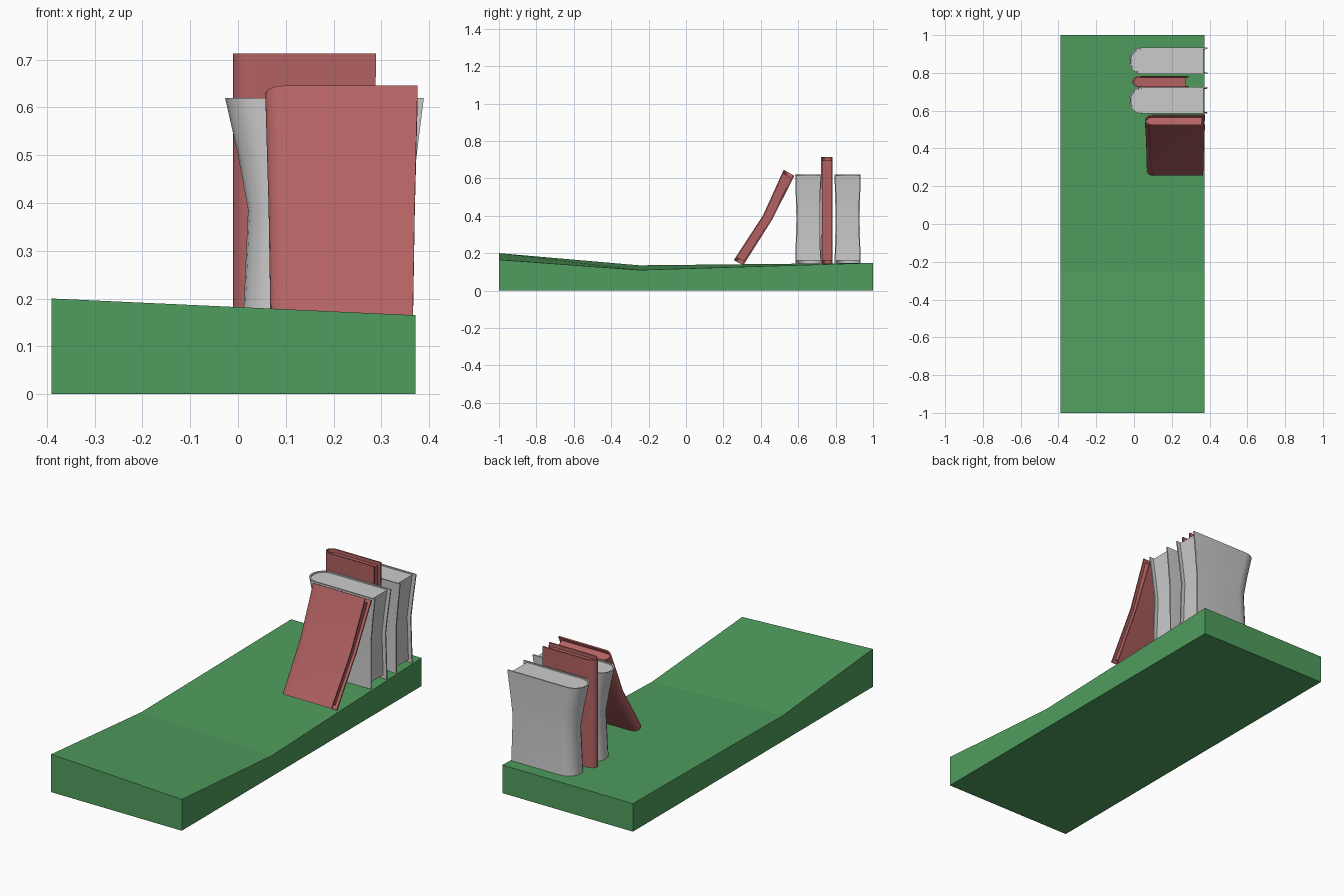
import bpy, math

if "Cube" in bpy.data.objects:
    bpy.data.objects.remove(bpy.data.objects["Cube"])

def material(name, color):
    m = bpy.data.materials.new(name)
    m.diffuse_color = color
    m.use_nodes = True
    m.node_tree.nodes["Principled BSDF"].inputs["Base Color"].default_value = m.diffuse_color
    return m

RED = material("red_cloth", (0.45, 0.12, 0.12, 1))
GREEN = material("green_paint", (0.08, 0.34, 0.11, 1))

def make_object(name, verts, faces, mat=None, smooth=False):
    me = bpy.data.meshes.new(name)
    me.from_pydata(verts, [], faces)
    ob = bpy.data.objects.new(name, me)
    bpy.context.collection.objects.link(ob)
    if mat:
        me.materials.append(mat)
    if smooth:
        bpy.ops.object.select_all(action='DESELECT')
        ob.select_set(True)
        bpy.context.view_layer.objects.active = ob
        bpy.ops.object.shade_smooth_by_angle(angle=math.radians(30))
    return ob

def u_profile(spine, fore, half, depth, steps=10):
    """Plan outline: straight front board, rounded spine, straight back board."""
    pts = [(fore, -half)]
    for i in range(steps + 1):
        a = math.pi * i / steps
        pts.append((spine + depth - depth * math.sin(a), -half * math.cos(a)))
    return pts + [(fore, half)]

def loft(name, rings, mat):
    """Skin a stack of closed rings; strip caps pair each point with its mirror."""
    n = len(rings[0])
    verts = [p for r in rings for p in r]
    faces = []
    for k in range(len(rings) - 1):
        for i in range(n):
            j = (i + 1) % n
            faces.append((k*n + j, k*n + i, (k+1)*n + i, (k+1)*n + j))
    top = (len(rings) - 1) * n
    for i in range(n // 2 - 1):
        quad = (i, i + 1, n - 2 - i, n - 1 - i)
        faces.append(quad)
        faces.append(tuple(top + q for q in reversed(quad)))
    return make_object(name, verts, faces, mat, True)

def book(name, levels, depth, board, inset, page_gap, mat=None, loc=(0, 0, 0), lean=0):
    """levels: (z, spine x, fore x, half thickness, y shift)"""
    cover, pages = [], []
    last = len(levels) - 1
    for k, (z, s, f, h, dy) in enumerate(levels):
        outer = u_profile(s, f, h, depth)
        inner = u_profile(s + board, f, h - board, depth - board)
        cover.append([(x, y + dy, z) for x, y in outer + inner[::-1]])
        pz = z + (page_gap[0] if k == 0 else -page_gap[1] if k == last else 0)
        block = u_profile(s + board, f - inset, h - board, depth - board)
        pages.append([(x, y + dy, pz) for x, y in block])
    for ob in (loft(name + "_cover", cover, mat), loft(name + "_pages", pages, mat)):
        ob.location = loc
        ob.rotation_euler.x = lean

# Shelf board: warped top over a flat base
stations = [(-1, 0.2, 0.165), (-0.25, 0.135, 0.11), (1, 0.148, 0.148)]
L, R = -0.39, 0.372
verts = []
for y, zl, zr in stations:
    verts += [(L, y, 0), (R, y, 0), (R, y, zr), (L, y, zl)]
faces = [(0, 1, 2, 3), (11, 10, 9, 8)]
for k in (0, 4):
    for i in range(4):
        j = (i + 1) % 4
        faces.append((k + j, k + i, k + 4 + i, k + 4 + j))
make_object("shelf_board", verts, faces, GREEN)

# Two thick grey books with pinched waists
grey = [(0.14, 0.01, 0.366, 0.07, 0), (0.385, 0.021, 0.362, 0.064, 0),
        (0.5, 0.0, 0.374, 0.067, 0), (0.62, -0.027, 0.389, 0.07, 0)]
for name, y in (("grey_book_front", 0.654), ("grey_book_back", 0.864)):
    book(name, grey, 0.07, 0.007, 0.02, (0.02, 0.006), loc=(0, y, 0))

# Thin upright red book
book("upright_book", [(0.14, -0.01, 0.285, 0.031, 0), (0.42, -0.01, 0.285, 0.029, 0),
                      (0.713, -0.01, 0.289, 0.031, 0)],
     0.045, 0.007, 0.015, (0.02, 0.018), RED, loc=(0, 0.753, 0))

# Bowed red book leaning on the row
book("leaning_book", [(0, 0.068, 0.366, 0.029, 0), (0.286, 0.064, 0.37, 0.027, 0.017),
                      (0.551, 0.057, 0.376, 0.033, 0)],
     0.04, 0.007, 0.015, (0.02, 0.018), RED, loc=(0, 0.281, 0.149), lean=math.radians(-29.3))

# Consistent outward normals
import bmesh
for ob in bpy.data.objects:
    bm = bmesh.new()
    bm.from_mesh(ob.data)
    bmesh.ops.recalc_face_normals(bm, faces=bm.faces)
    bm.to_mesh(ob.data)
    bm.free()
